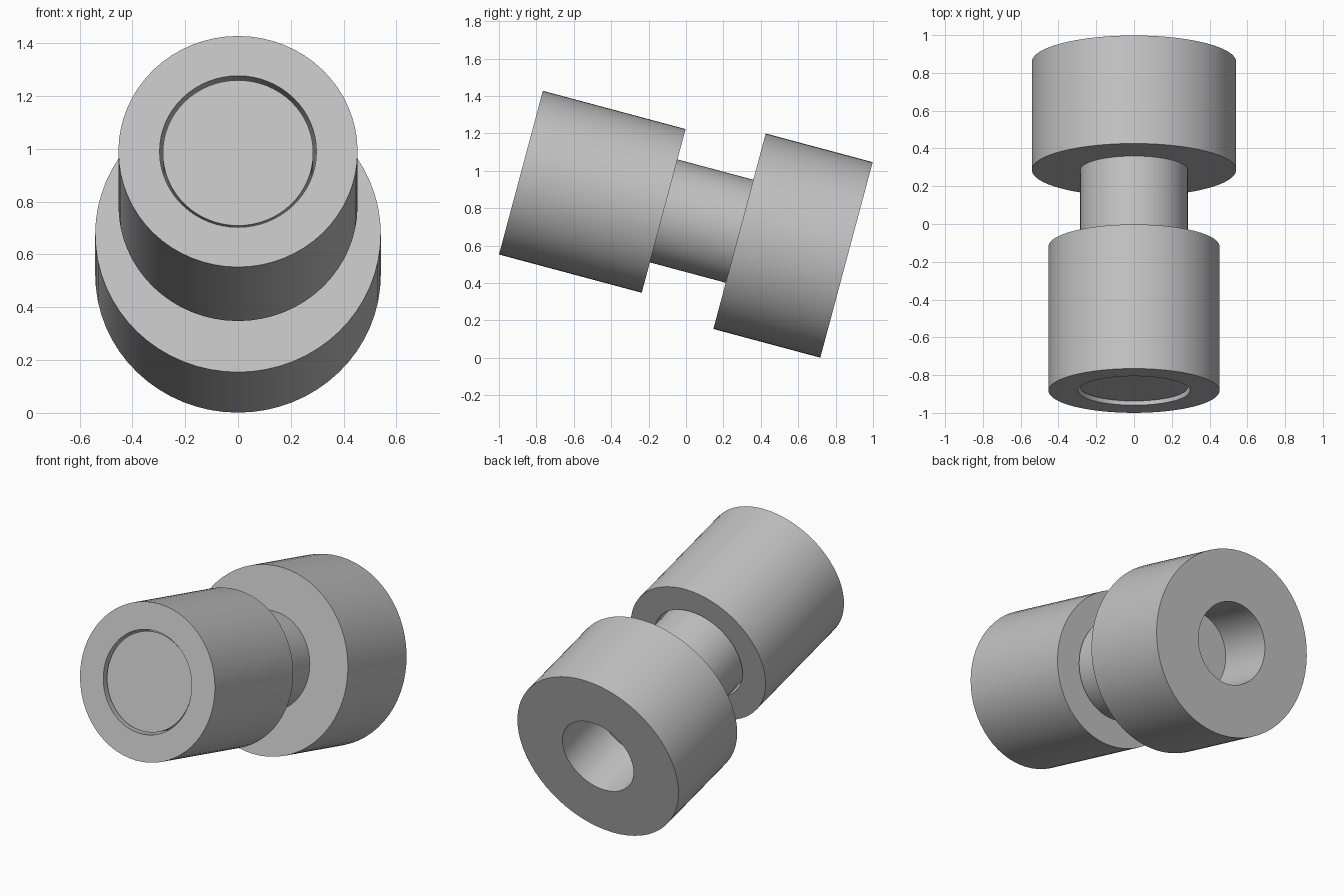
import bpy, bmesh
from math import radians, tau
from mathutils import Vector

cube = bpy.data.objects.get("Cube")
if cube:
    bpy.data.objects.remove(cube, do_unlink=True)

SEGMENTS = 64
TILT = radians(-105)          # local z runs from the front end down to the back end
FRONT = (0, -0.8825, 0.99)    # centre of the front face

grey = bpy.data.materials.new("plain grey")
grey.use_nodes = True
colour = (0.54, 0.54, 0.54, 1)
grey.diffuse_color = colour
grey.node_tree.nodes["Principled BSDF"].inputs["Base Color"].default_value = colour


def lathe(name, profile, closed):
    """Revolve (radius, distance from the front face) points about the tilted axis."""
    bm = bmesh.new()
    verts = [bm.verts.new((r, 0, t)) for r, t in profile]
    edges = [bm.edges.new(pair) for pair in zip(verts, verts[1:])]
    if closed:
        edges.append(bm.edges.new((verts[-1], verts[0])))
    bmesh.ops.spin(bm, geom=verts + edges, cent=Vector(), axis=(0, 0, 1),
                   angle=tau, steps=SEGMENTS)
    bmesh.ops.remove_doubles(bm, verts=bm.verts, dist=0.0001)
    bmesh.ops.recalc_face_normals(bm, faces=bm.faces)
    mesh = bpy.data.meshes.new(name)
    bm.to_mesh(mesh)
    bm.free()
    mesh.materials.append(grey)
    obj = bpy.data.objects.new(name, mesh)
    bpy.context.collection.objects.link(obj)
    obj.location = FRONT
    obj.rotation_euler.x = TILT
    bpy.ops.object.select_all(action="DESELECT")
    obj.select_set(True)
    bpy.context.view_layer.objects.active = obj
    bpy.ops.object.shade_smooth_by_angle(angle=radians(30))


# Front sleeve: a tube with a bore slightly wider than the rod
lathe("front_sleeve", [(0.297, 0), (0.453, 0), (0.453, 0.79), (0.297, 0.79)], True)

# Rod: sits just inside the sleeve and runs into the back collar
lathe("rod", [(0, 0.02), (0.285, 0.02), (0.285, 1.3), (0, 1.3)], False)

# Back collar: wide drum with a blind hole in its rear face
lathe("back_collar", [(0, 1.21), (0.541, 1.21), (0.541, 1.802), (0.239, 1.802),
                      (0.239, 1.446), (0, 1.446)], False)
